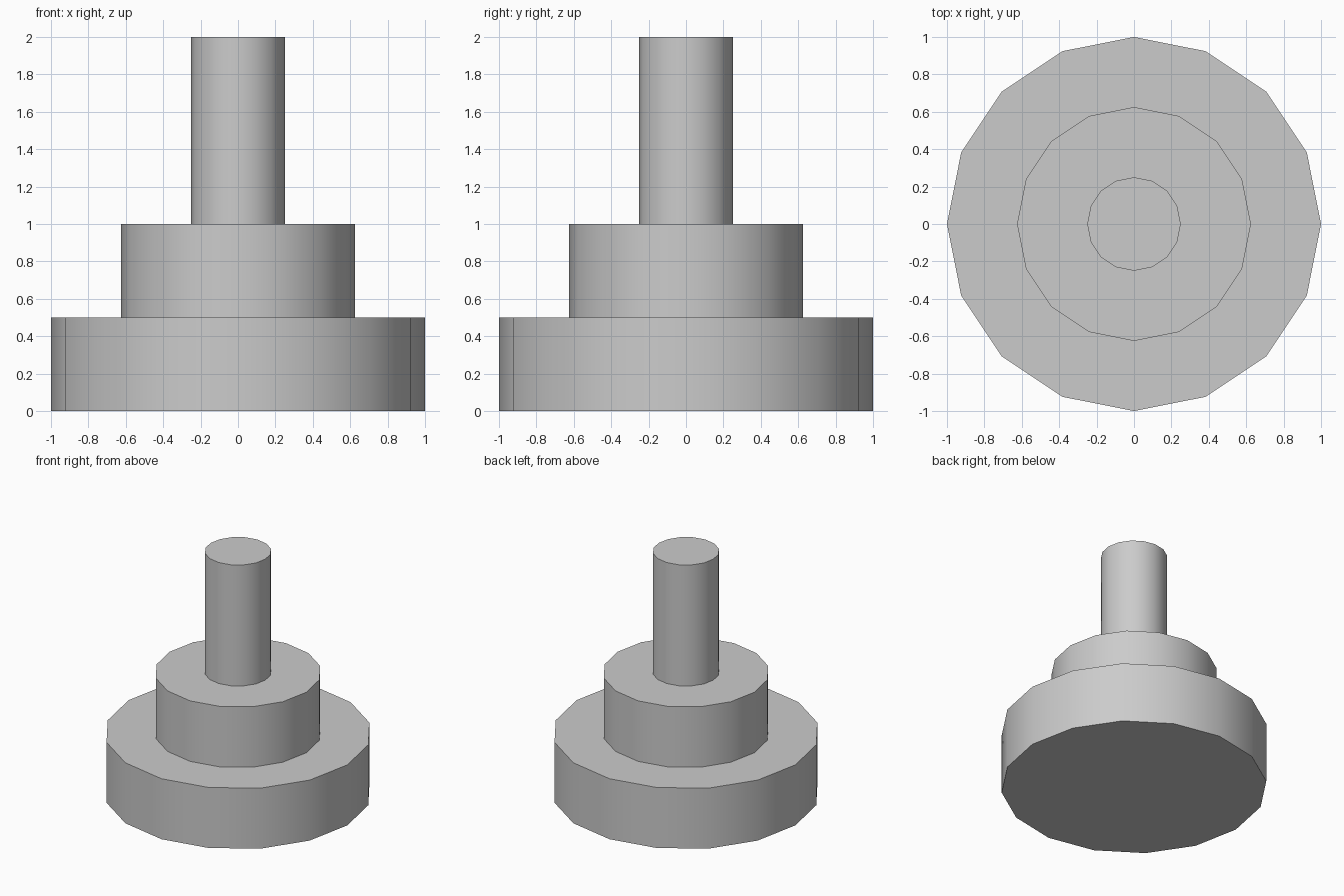
import bpy
import math

if "Cube" in bpy.data.objects:
    bpy.data.objects.remove(bpy.data.objects["Cube"])

SIDES = 16


def disc(name, radius, bottom, top):
    """Upright 16-sided cylinder, smooth round the side with crisp rims."""
    bpy.ops.mesh.primitive_cylinder_add(
        vertices=SIDES, radius=radius, depth=top - bottom,
        location=(0, 0, (bottom + top) / 2))
    obj = bpy.context.object
    obj.name = name
    bpy.ops.object.shade_smooth_by_angle(angle=math.radians(30))
    return obj


# Wide foot, middle step and tall post, stacked on one axis
disc("base", 1.0, 0.0, 0.5)
disc("middle_step", 0.625, 0.5, 1.0)
disc("post", 0.25, 1.0, 2.0)
